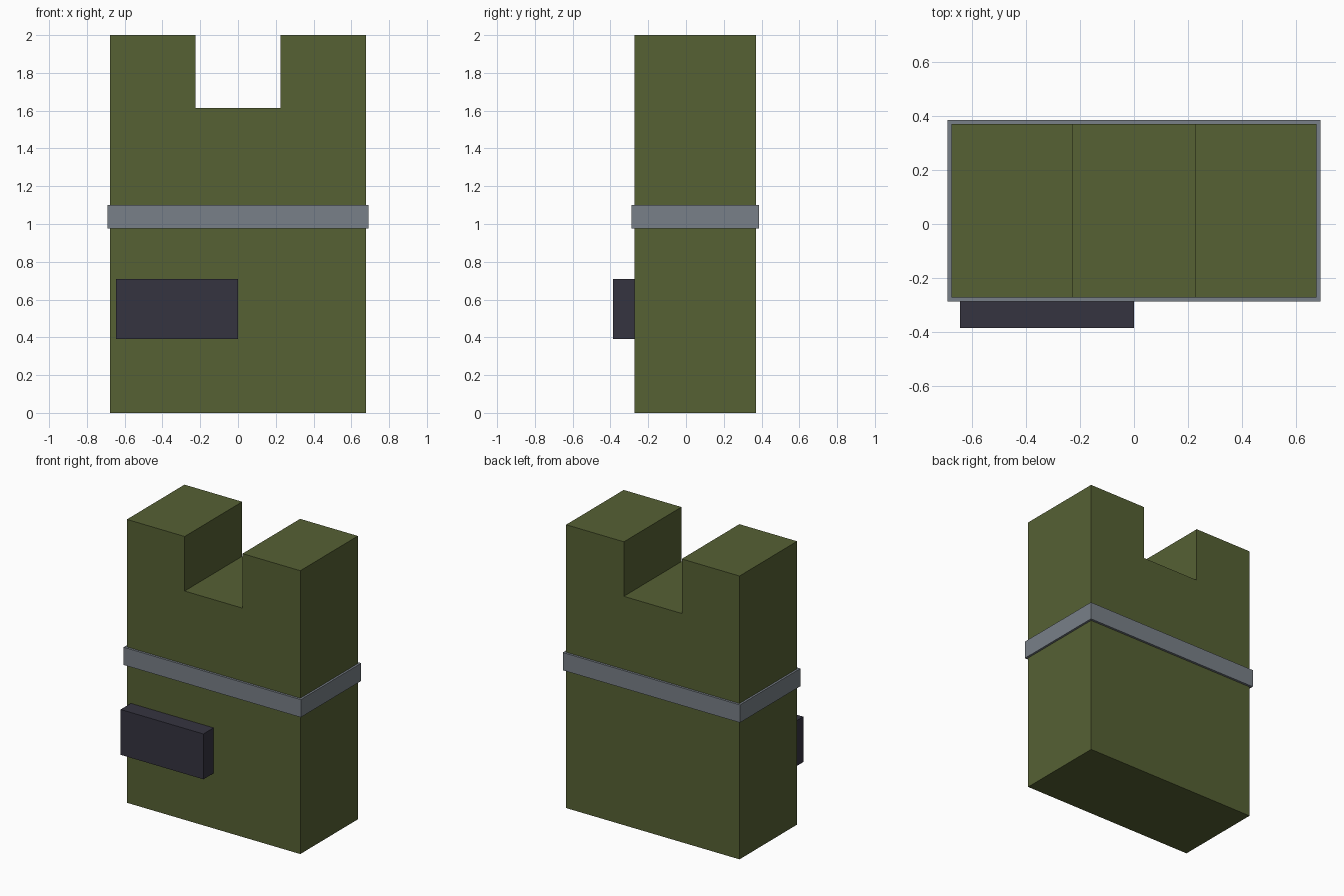
import bpy
import bmesh

if "Cube" in bpy.data.objects:
    bpy.data.objects.remove(bpy.data.objects["Cube"])


def material(name, rgb):
    mat = bpy.data.materials.new(name)
    mat.diffuse_color = (*rgb, 1.0)
    mat.use_nodes = True
    mat.node_tree.nodes["Principled BSDF"].inputs["Base Color"].default_value = mat.diffuse_color
    return mat


def extrude_profile(name, profile, y0, y1, mat):
    """Extrude an x-z outline from y0 to y1."""
    bm = bmesh.new()
    face = bm.faces.new([bm.verts.new((x, y0, z)) for x, z in profile])
    result = bmesh.ops.extrude_face_region(bm, geom=[face])
    moved = [v for v in result["geom"] if isinstance(v, bmesh.types.BMVert)]
    bmesh.ops.translate(bm, verts=moved, vec=(0, y1 - y0, 0))
    bmesh.ops.recalc_face_normals(bm, faces=bm.faces)
    mesh = bpy.data.meshes.new(name)
    bm.to_mesh(mesh)
    bm.free()
    mesh.materials.append(mat)
    obj = bpy.data.objects.new(name, mesh)
    bpy.context.collection.objects.link(obj)
    return obj


def rect(x0, x1, z0, z1):
    return [(x0, z0), (x1, z0), (x1, z1), (x0, z1)]


green = material("olive green", (0.093, 0.119, 0.034))
grey = material("steel grey", (0.19, 0.216, 0.246))
dark = material("dark charcoal", (0.036, 0.034, 0.051))

# Body with a square notch in the top
W, N, H, FLOOR = 0.677, 0.226, 2.0, 1.615
half = [(W, 0), (W, H), (N, H), (N, FLOOR)]
outline = half + [(-x, z) for x, z in reversed(half)]
extrude_profile("body", outline, -0.272, 0.37, green)

# Band wrapped around the middle
extrude_profile("band", rect(-0.692, 0.692, 0.975, 1.1), -0.288, 0.386, grey)

# Block on the front face
extrude_profile("front_block", rect(-0.646, 0.0, 0.39, 0.71), -0.386, -0.272, dark)
